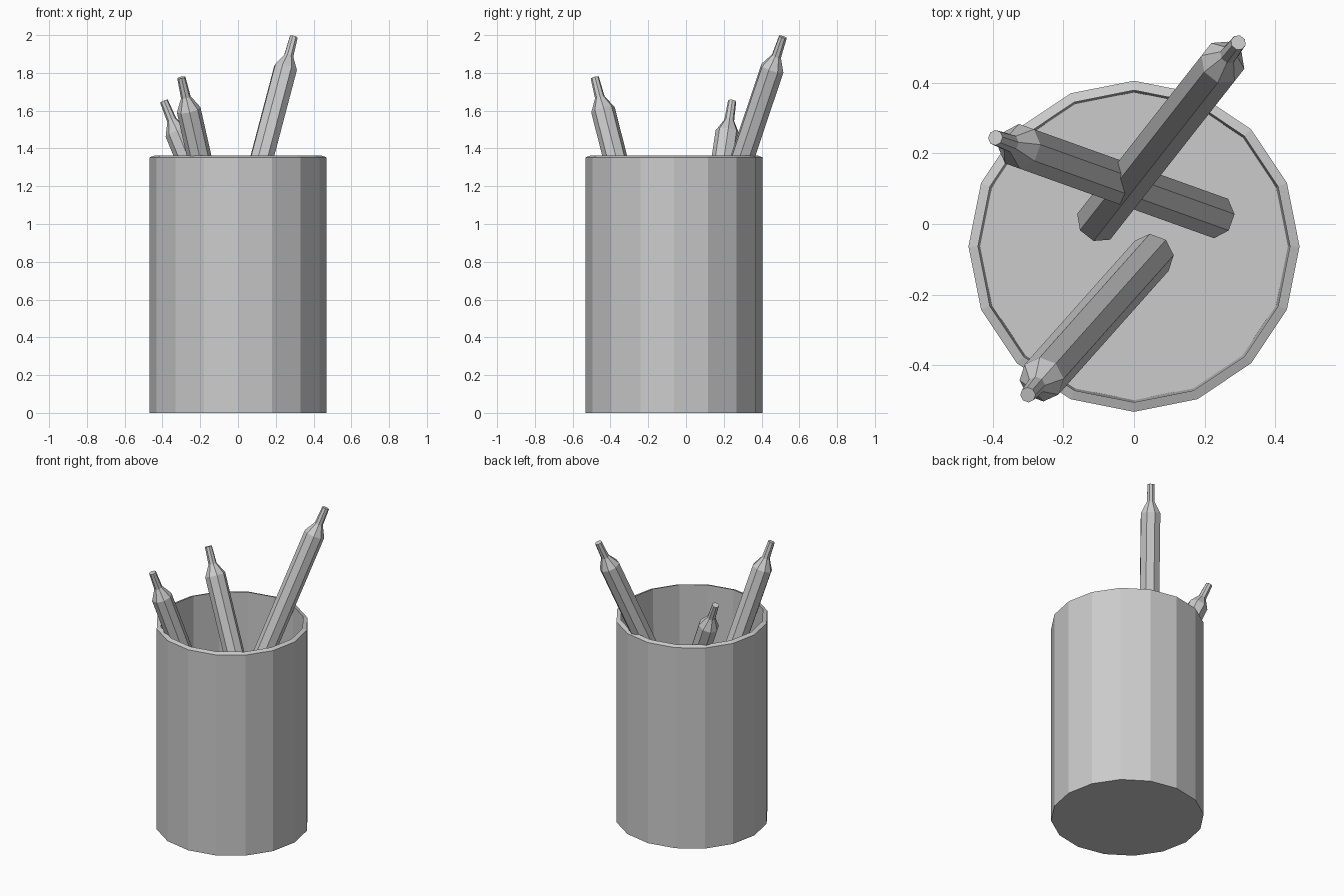
import bpy, bmesh, math
from mathutils import Vector, Matrix

if "Cube" in bpy.data.objects:
    bpy.data.objects.remove(bpy.data.objects["Cube"])


def lathe(name, profile, sides, matrix, offset=0.0):
    """Revolve (radius, height) points into a closed flat-faced solid, capped at both ends."""
    bm = bmesh.new()
    rings = []
    for r, h in profile:
        rings.append([bm.verts.new((r * math.cos(offset + 2 * math.pi * i / sides),
                                    r * math.sin(offset + 2 * math.pi * i / sides), h))
                      for i in range(sides)])
    for a, b in zip(rings, rings[1:]):
        for i in range(sides):
            j = (i + 1) % sides
            bm.faces.new((a[i], a[j], b[j], b[i]))
    bm.faces.new(rings[0][::-1])
    bm.faces.new(rings[-1])
    bmesh.ops.recalc_face_normals(bm, faces=bm.faces)
    bm.transform(matrix)
    mesh = bpy.data.meshes.new(name)
    bm.to_mesh(mesh)
    bm.free()
    obj = bpy.data.objects.new(name, mesh)
    bpy.context.collection.objects.link(obj)
    return obj


# Open cup: outer wall, sloped rim, slightly tapered inner wall, floor
cup_profile = [(0.468, 0.0), (0.468, 1.353), (0.441, 1.363), (0.435, 0.04)]
lathe("cup", cup_profile, 16, Matrix.Translation((0, -0.063, 0)))

# Pens: octagonal barrel, conical shoulder, narrow tip
LENGTH = 1.63
pen_profile = [(0.064, 0.0), (0.064, LENGTH - 0.18),
               (0.026, LENGTH - 0.11), (0.022, LENGTH)]


def pen(name, start_xy, tip, twist):
    tip = Vector(tip)
    flat = Vector(start_xy) - tip.xy
    drop = math.sqrt(LENGTH ** 2 - flat.length_squared)
    start = Vector((start_xy[0], start_xy[1], tip.z - drop))
    turn = (tip - start).to_track_quat('Z', 'Y').to_matrix().to_4x4()
    lathe(name, pen_profile, 8, Matrix.Translation(start) @ turn, math.radians(twist))


pen("pen_right", (-0.10, 0.01), (0.295, 0.513, 1.99), 22.5)
pen("pen_left", (0.225, 0.023), (-0.392, 0.244, 1.65), 22.5)
pen("pen_front", (0.05, -0.09), (-0.30, -0.483, 1.775), 0)
